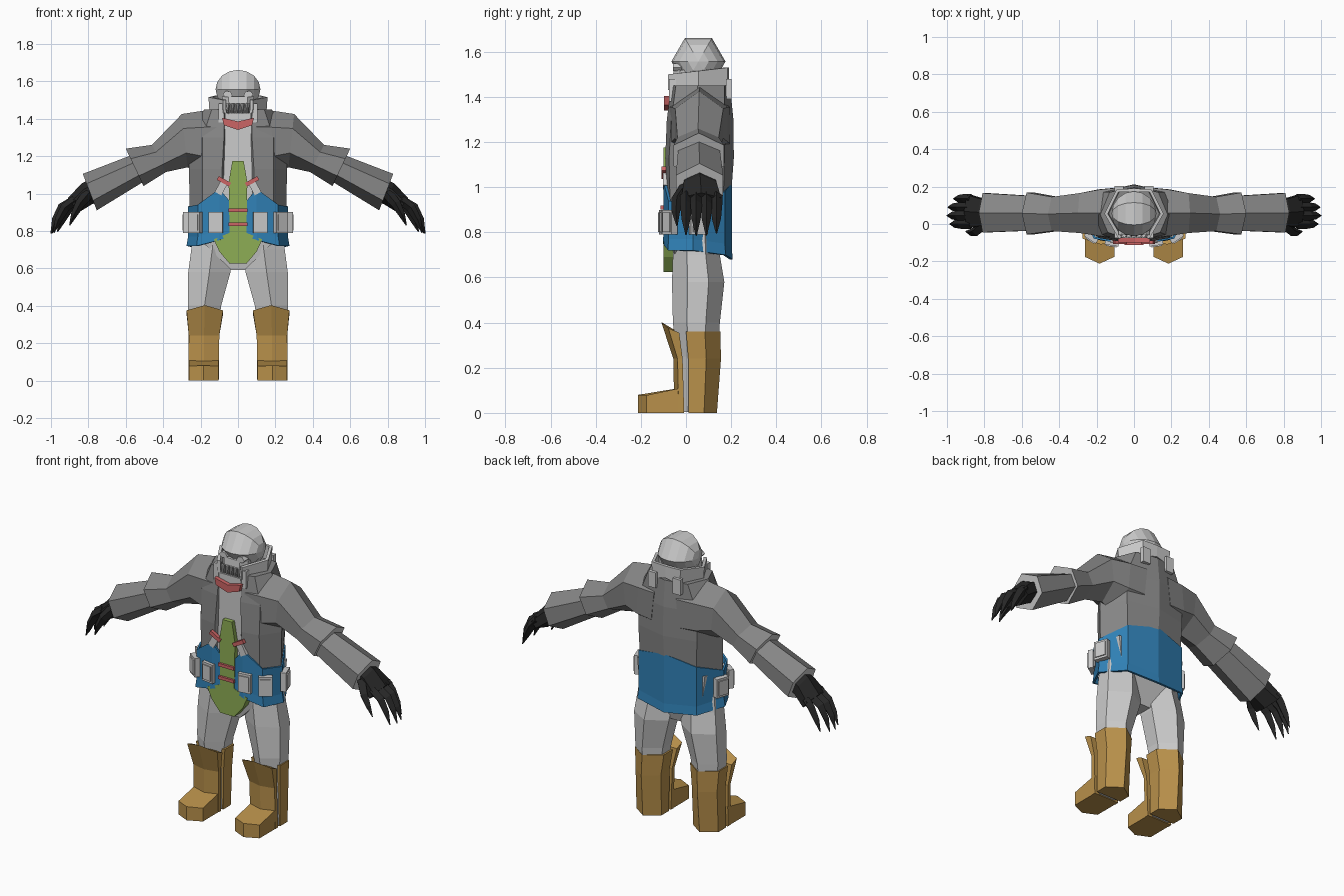
import bpy, bmesh
from math import pi
from mathutils import Vector, Matrix

if "Cube" in bpy.data.objects:
    bpy.data.objects.remove(bpy.data.objects["Cube"])

COL = dict(jacket=(.24, .24, .24, 1), black=(.02, .02, .02, 1), blue=(.03, .22, .47, 1), green=(.27, .42, .09, 1),
           brown=(.48, .28, .07, 1), red=(.6, .13, .13, 1), grey=(.8, .8, .8, 1), dark=(.12, .12, .12, 1))
MATS = {}


def mat(n):
    if n not in MATS:
        MATS[n] = bpy.data.materials.new(n)
        MATS[n].diffuse_color = COL[n]
    return MATS[n]


def finish(name, bm, color=None, end=None):
    bmesh.ops.recalc_face_normals(bm, faces=bm.faces)
    me = bpy.data.meshes.new(name)
    bm.to_mesh(me)
    bm.free()
    ob = bpy.data.objects.new(name, me)
    bpy.context.collection.objects.link(ob)
    if color:
        me.materials.append(mat(color))
        if end:
            me.materials.append(mat(end))
    return ob


def loft(name, rings, color=None, closed=True, end=None):
    """Skin a list of equal-length point rings; closed rings get end caps."""
    bm = bmesh.new()
    vs = [[bm.verts.new(p) for p in r] for r in rings]
    n = len(rings[0])
    for a, b in zip(vs, vs[1:]):
        for i in range(n if closed else n - 1):
            j = (i + 1) % n
            bm.faces.new((a[i], a[j], b[j], b[i]))
    if closed:
        bm.faces.new(vs[0])
        f = bm.faces.new(vs[-1])
        f.material_index = 1 if end else 0
    return finish(name, bm, color, end)


def plate(name, pts, y0, y1, color=None):
    """Front-view (x, z) outline extruded along y."""
    return loft(name, [[(x, y, z) for x, z in pts] for y in (y0, y1)], color)


def box(name, c, size, color=None, rot=None):
    bm = bmesh.new()
    m = Matrix.Translation(c) @ (rot or Matrix()) @ Matrix.Diagonal((*size, 1))
    bmesh.ops.create_cube(bm, size=1, matrix=m)
    return finish(name, bm, color)


def sym(half):
    """Complete a half outline whose last point may sit on x = 0."""
    return half + [(-p[0], *p[1:]) for p in reversed(half) if p[0] != 0]


def arm_ring(s, top, bot, y0, y1):
    """Six-sided sleeve section with a ridge at top and bottom."""
    t, b = Vector((s * top[0], 0, top[1])), Vector((s * bot[0], 0, bot[1]))
    ym = (y0 + y1) / 2
    return [t.lerp(b, f) + Vector((0, y, 0)) for f, y in
            ((0, ym), (.27, y0), (.73, y0), (1, ym), (.73, y1), (.27, y1))]


def tube(name, pts, radii, color):
    """Four-sided tapered digit."""
    pts = [Vector(p) for p in pts]
    rings = []
    for i, (p, r) in enumerate(zip(pts, radii)):
        d = (pts[min(i + 1, len(pts) - 1)] - pts[max(i - 1, 0)]).normalized()
        u = d.cross(Vector((0, 1, 0))).normalized()
        v = d.cross(u)
        rings.append([p + u * r, p + v * r, p - u * r, p - v * r])
    return loft(name, rings, color)


def leg_ring(s, z, x0, x1, y0, y1):
    c, d = (x0 + x1) / 2, (y1 - y0) * .3
    return [(s * x, y, z) for x, y in ((c, y0), (x1, y0 + d), (x1, y1 - d), (c, y1), (x0, y1 - d), (x0, y0 + d))]


def pent(s, z, x0, x1, ya, yb, f=.55, dz=0.0, lift=0.0):
    """Five-sided section, flat at ya and pointed at yb."""
    c, m = (x0 + x1) / 2, ya + (yb - ya) * f
    return [(s * x, y, h) for x, y, h in ((x0, ya, z + lift), (x0, m, z), (c, yb, z + dz), (x1, m, z), (x1, ya, z + lift))]


# Jacket body, open groove down the front
body = [
    (.90, [(.06, -.05), (.09, -.085), (.19, -.07), (.258, .03), (.18, .165), (0, .195)]),
    (1.13, [(.06, -.05), (.085, -.092), (.19, -.075), (.262, .03), (.19, .17), (0, .212)]),
    (1.30, [(.055, -.05), (.075, -.085), (.19, -.065), (.27, .05), (.19, .17), (0, .21)]),
    (1.45, [(.05, -.04), (.075, -.065), (.14, -.045), (.18, .05), (.13, .17), (0, .195)])]
loft("jacket_body", [[(x, y, z) for x, y in sym(h)] for z, h in body], "jacket")

# Blue waist wrap with a shaped upper edge
wrap = [(.045, -.096, .96, .77), (.1, -.1, 1.025, .75), (.215, -.078, .94, .72),
        (.267, .03, .93, .72), (.187, .172, .98, .70), (0, .203, 1.02, .68)]
rows = [[(x, y, t) for x, y, t, b in wrap], [(x, y, b + .05) for x, y, t, b in wrap],
        [(x * 1.03, y * 1.02, b) for x, y, t, b in wrap]]
w = loft("waist_wrap", [sym(r) for r in rows], "blue", closed=False)
w.modifiers.new("thickness", 'SOLIDIFY').thickness = .012

# Shirt, front panel and pelvis
plate("shirt", sym([(.07, 1.43), (.085, .9)]), -.075, -.03)
plate("front_panel", sym([(.03, 1.175), (.05, 1.06), (.045, .79), (.13, .755), (.1, .69), (.045, .625)]), -.1, -.05, "green")
loft("pelvis", [[(x, y, z) for x, y in sym([(a, y0), (a, y1)])] for z, a, y0, y1 in
                ((.92, .22, -.06, .14), (.75, .2, -.06, .14), (.59, .035, -.03, .09))], "grey")

# Red neck band and straps
plate("neck_band", sym([(.085, 1.405), (.075, 1.365), (0, 1.34)]) + [(0, 1.385)], -.098, -.06, "red")
for z in (.91, .835):
    box("front_strap", (0, -.105, z), (.1, .015, .018), "red")

# Head: hexagonal skull with its poles to the sides
bm = bmesh.new()
bmesh.ops.create_uvsphere(bm, u_segments=6, v_segments=8, radius=.12,
                          matrix=Matrix.Translation((0, .055, 1.557)) @ Matrix.Rotation(pi / 2, 4, 'Y'))
finish("skull", bm)
loft("jaw", [[(x, y, z) for x, y in sym([(a * .6, y0), (a, y0 + .03), (a, .09)])] for z, a, y0 in
             ((1.37, .06, -.05), (1.44, .078, -.062), (1.52, .085, -.055))])
for i in range(5):
    x = (i - 2) * .026
    loft("upper_tooth", [[(x + a * k, y, z) for a, y in ((-1, -.06), (0, -.076), (1, -.06))] for z, k in
                         ((1.48, .012), (1.425, .002))])
    loft("lower_tooth", [[(x + .013 + a * k, y, z) for a, y in ((-1, -.055), (0, -.072), (1, -.055))] for z, k in
                         ((1.405, .011), (1.445, .002))])
plate("mouth", sym([(.06, 1.475), (.055, 1.415)]), -.064, -.05, "dark")

# Raised collar, open at the front
col = [(.078, -.08, 1.43, 1.50), (.152, .055, 1.43, 1.515), (.09, .185, 1.44, 1.53), (0, .19, 1.46, 1.53)]
c = loft("collar", [sym([(x, y, b) for x, y, b, t in col]), sym([(x * 1.04, y, t) for x, y, b, t in col])],
         "grey", closed=False)
c.modifiers.new("thickness", 'SOLIDIFY').thickness = .018

for s in (1, -1):
    # Eyes and collar tabs
    plate("eye", [(s * x, z) for x, z in ((.03, 1.525), (.04, 1.545), (.065, 1.548), (.082, 1.53), (.07, 1.515), (.04, 1.515))],
          -.058, -.02)
    box("collar_tab", (s * .08, .19, 1.435), (.05, .025, .09))
    box("collar_front", (s * .09, -.06, 1.43), (.03, .03, .1))
    # Slanted strap and pouches
    box("chest_strap", (s * .075, -.098, 1.065), (.075, .02, .022), "red", Matrix.Rotation(-s * .5, 4, 'Y'))
    box("strap_tail", (s * .09, -.092, 1.03), (.04, .02, .07), None, Matrix.Rotation(-s * .5, 4, 'Y'))
    for x, y, a, wd in ((.118, -.1, .15, .075), (.228, -.072, .6, .075), (.268, .055, 1.9, .08)):
        rot = Matrix.Rotation(s * a, 4, 'Z')
        box("pouch", (s * x, y, .845), (wd, .03, .11), None, rot)
        box("pouch_flap", (s * x, y, .845), (wd * .75, .042, .085), None, rot)

    # Upper and lower sleeves with pale open rims
    loft("upper_sleeve", [arm_ring(s, *r) for r in (
        ((.06, 1.45), (.10, 1.10), -.075, .195), ((.17, 1.445), (.20, 1.11), -.065, .185),
        ((.30, 1.425), (.27, 1.14), -.048, .165), ((.46, 1.26), (.385, 1.115), -.038, .145),
        ((.60, 1.24), (.505, 1.04), -.055, .168))], "jacket", end="grey")
    loft("lower_sleeve", [arm_ring(s, *r) for r in (
        ((.57, 1.205), (.51, 1.06), -.035, .15), ((.83, 1.105), (.755, .91), -.045, .165))], "jacket", end="grey")

    # Clawed hand
    loft("palm", [arm_ring(s, *r) for r in (
        ((.76, 1.09), (.72, .97), .0, .12), ((.835, 1.055), (.785, .94), -.01, .135),
        ((.91, .975), (.85, .90), -.02, .155))], "black")
    for i in range(4):
        y, k = .0 + i * .045, (.0, .015, .01, -.02)[i]
        tube("finger", [(s * .87, y, .965), (s * (.925 + k), y, .925), (s * (.96 + k), y, .86), (s * (.985 + k), y, .79 - k * .3)],
             (.026, .026, .02, .003), "black")
    tube("thumb", [(s * .80, .0, 1.0), (s * .845, -.04, .945), (s * .875, -.045, .89), (s * .90, -.04, .83)],
         (.03, .026, .018, .003), "black")

    # Trouser leg
    loft("leg", [leg_ring(s, *r) for r in (
        (.80, .03, .24, -.05, .14), (.70, .025, .25, -.058, .15), (.58, .04, .266, -.062, .17),
        (.40, .09, .268, -.058, .15), (.25, .11, .258, -.04, .14), (.005, .112, .258, -.04, .125))])
    # Boot: rear shell, front guard and toe
    loft("boot_back", [pent(s, *r) for r in (
        (.36, .085, .272, .0, .152), (.24, .1, .264, .01, .155), (0, .103, .265, .01, .137))], "brown")
    loft("boot_guard", [pent(s, .375, .08, .275, -.03, -.11, .6, .028, -.02), pent(s, .24, .1, .263, -.015, -.056),
                        pent(s, 0, .103, .265, -.008, -.052)], "brown")
    loft("boot_toe", [pent(s, 0, .105, .263, -.01, -.212, .82), pent(s, .078, .105, .263, -.01, -.212, .82, .002, .035)],
         "brown")

for m in bpy.data.materials:
    if m.users and not m.is_grease_pencil:
        m.use_nodes = True
        m.node_tree.nodes["Principled BSDF"].inputs["Base Color"].default_value = m.diffuse_color
